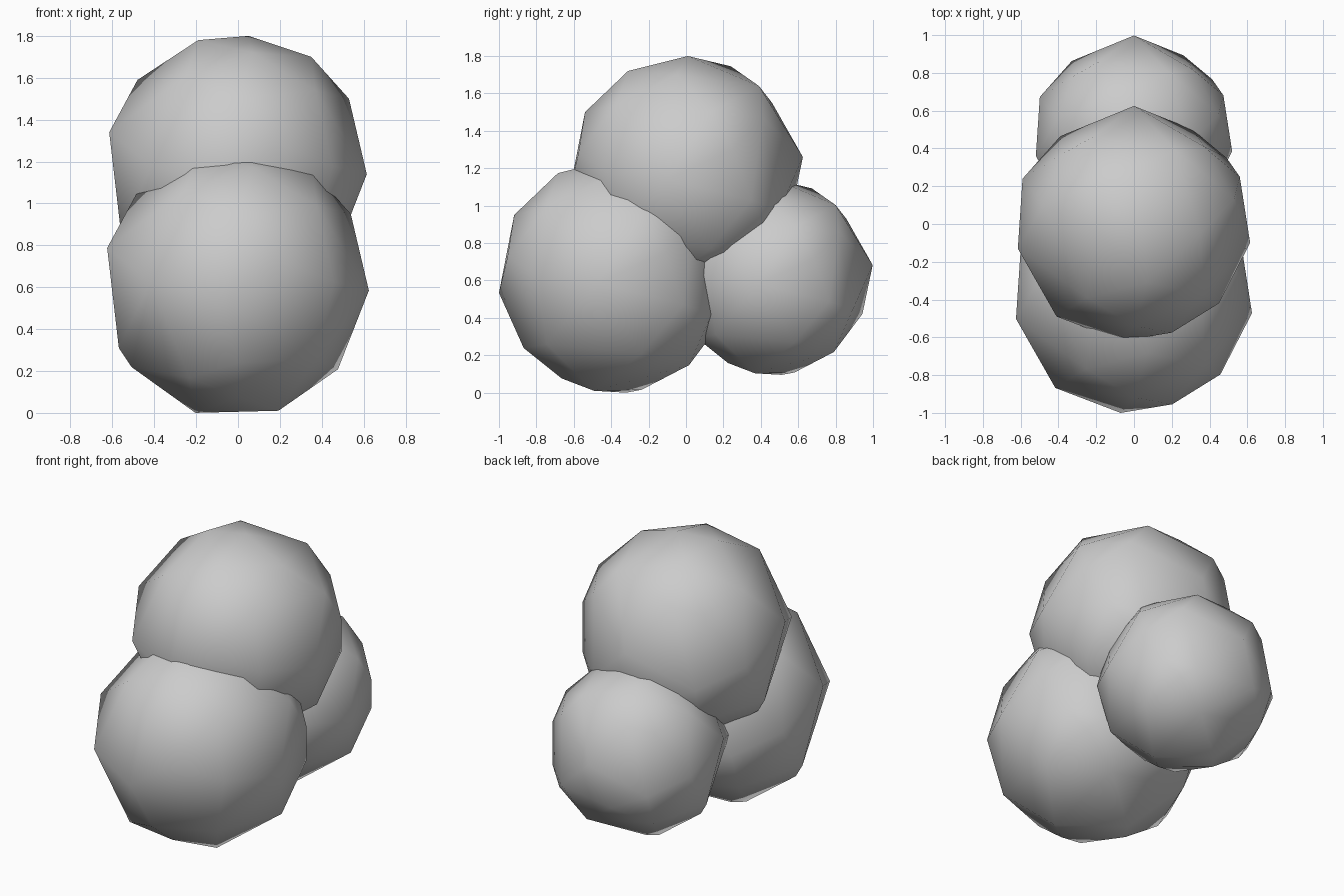
import bpy, bmesh

if "Cube" in bpy.data.objects:
    bpy.data.objects.remove(bpy.data.objects["Cube"])

# Faceted ball: corner points near the three main outlines
front_outline = [(.35, -.05, .52), (.53, .13, .32), (.47, .13, -.41), (.19, -.12, -.605),
                 (-.2, .05, -.615), (-.5, -.02, -.4), (-.56, 0, -.31), (-.48, .1, .41),
                 (-.19, -.05, .6)]
side_outline = [(-.15, .24, .565), (-.22, .46, .37), (-.15, .56, -.23), (.18, .38, -.47),
                (-.15, .13, -.6), (0, -.29, -.54), (0, -.49, -.38), (0, -.54, .32),
                (.07, -.31, .54)]
top_outline = [(.31, .5, -.2), (.49, .35, -.15), (.56, .25, .12), (.45, -.42, 0),
               (.2, -.575, .1), (-.41, -.49, 0), (-.59, .24, 0), (-.39, .465, -.12)]
# Corners shared by two outlines
poles = [(.05, .01, .62), (.615, -.1, -.04), (-.615, -.13, .16),
         (0, .625, .08), (-.07, -.62, -.09)]
# Corners between the outlines
between = [(.22, .39, .46), (.37, .41, .29), (.39, .41, -.27), (-.23, -.39, -.45),
           (-.25, -.39, .43), (.37, -.37, .36), (.37, -.37, -.36), (-.37, .37, -.36),
           (-.38, .37, .33)]
points = front_outline + side_outline + top_outline + poles + between


def ball(name, centre, scale):
    bm = bmesh.new()
    for p in points:
        bm.verts.new([c + scale * v for c, v in zip(centre, p)])
    bmesh.ops.convex_hull(bm, input=bm.verts[:])
    loose = [v for v in bm.verts if not v.link_faces]
    bmesh.ops.delete(bm, geom=loose, context='VERTS')
    bmesh.ops.recalc_face_normals(bm, faces=bm.faces[:])
    for f in bm.faces:
        f.smooth = True
    mesh = bpy.data.meshes.new(name)
    bm.to_mesh(mesh)
    bm.free()
    obj = bpy.data.objects.new(name, mesh)
    bpy.context.collection.objects.link(obj)


# Three overlapping balls
ball("top_ball", (0, 0, 1.18), 1.0)
ball("front_ball", (0, -.37, .625), 1.016)
ball("back_ball", (0, .47, .615), .845)
